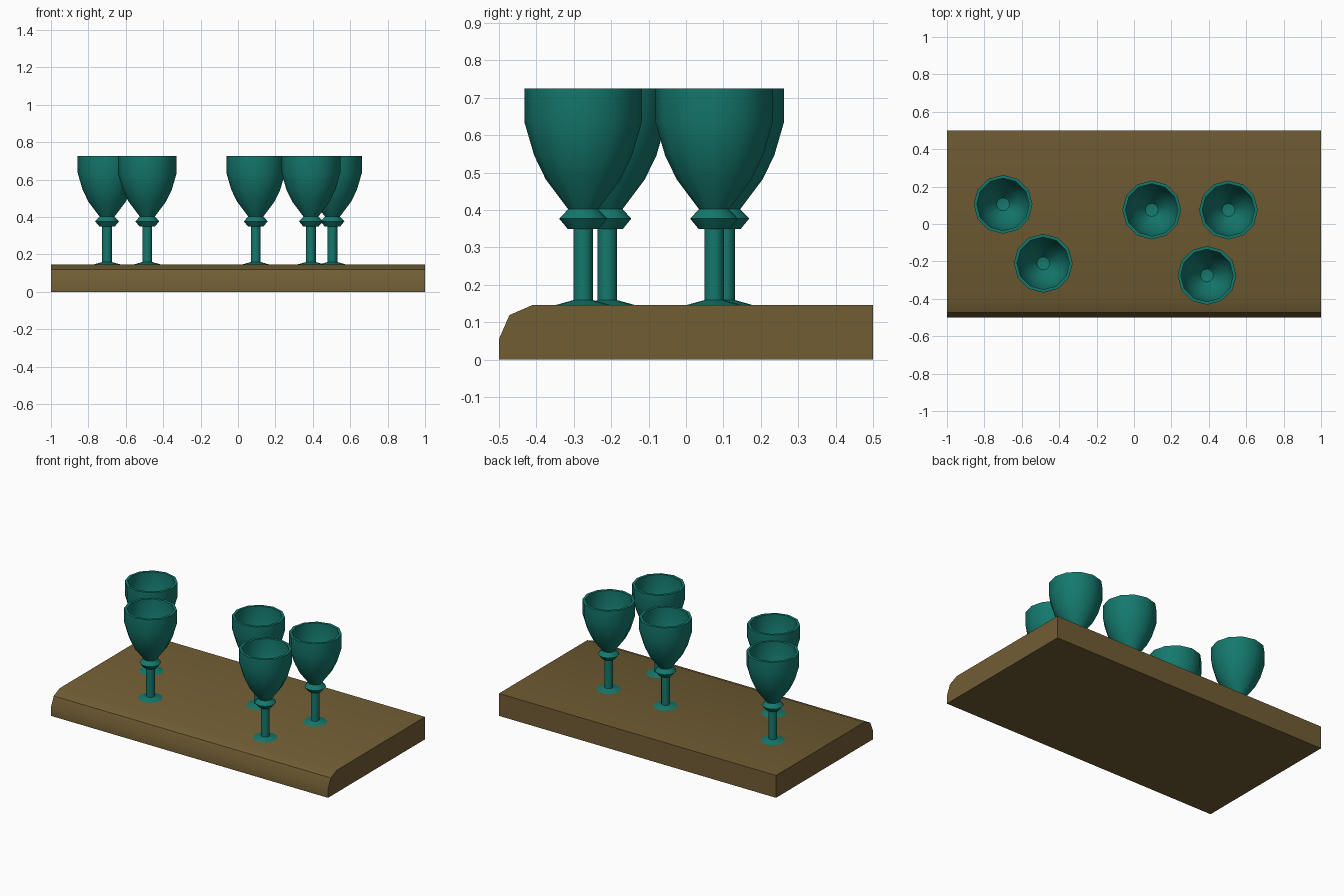
import bpy, bmesh, math

if "Cube" in bpy.data.objects:
    bpy.data.objects.remove(bpy.data.objects["Cube"])


def material(name, rgb):
    m = bpy.data.materials.new(name)
    m.diffuse_color = (*rgb, 1.0)
    m.use_nodes = True
    m.node_tree.nodes["Principled BSDF"].inputs["Base Color"].default_value = m.diffuse_color
    return m


wood = material("brown wood", (0.165, 0.11, 0.034))
teal = material("teal glaze", (0.007, 0.19, 0.153))


def finish(name, bm, mat, loc=(0, 0, 0)):
    bmesh.ops.recalc_face_normals(bm, faces=bm.faces)
    mesh = bpy.data.meshes.new(name)
    bm.to_mesh(mesh)
    bm.free()
    mesh.materials.append(mat)
    ob = bpy.data.objects.new(name, mesh)
    ob.location = loc
    bpy.context.collection.objects.link(ob)
    bpy.ops.object.select_all(action='DESELECT')
    ob.select_set(True)
    bpy.context.view_layer.objects.active = ob
    bpy.ops.object.shade_smooth_by_angle(angle=math.radians(40))
    return ob


# Shelf board: side profile (y, z) with a rounded front edge, extruded along x
TOP = 0.146
profile = [(-0.5, 0), (0.5, 0), (0.5, TOP), (-0.41, TOP), (-0.472, 0.119), (-0.5, 0.055)]
bm = bmesh.new()
face = bm.faces.new([bm.verts.new((-1, y, z)) for y, z in profile])
ext = bmesh.ops.extrude_face_region(bm, geom=[face])
bmesh.ops.translate(bm, vec=(2, 0, 0),
                    verts=[v for v in ext["geom"] if isinstance(v, bmesh.types.BMVert)])
finish("shelf_board", bm, wood)

# Goblet: (radius, height) profile from the foot, up the outside, down the inside
goblet = [(0, 0), (0.073, 0), (0.026, 0.013), (0.026, 0.203), (0.041, 0.203),
          (0.064, 0.231), (0.040, 0.256), (0.100, 0.336), (0.131, 0.400),
          (0.157, 0.489), (0.157, 0.579), (0.140, 0.579), (0.140, 0.491),
          (0.116, 0.409), (0.087, 0.349), (0.035, 0.282), (0, 0.275)]
spots = [(-0.70, 0.105), (-0.485, -0.21), (0.095, 0.075), (0.505, 0.075), (0.39, -0.275)]
for i, (x, y) in enumerate(spots):
    bm = bmesh.new()
    verts = [bm.verts.new((r, 0, z)) for r, z in goblet]
    edges = [bm.edges.new(pair) for pair in zip(verts, verts[1:])]
    bmesh.ops.spin(bm, geom=verts + edges, cent=(0, 0, 0), axis=(0, 0, 1),
                   angle=math.tau, steps=12, use_merge=True)
    bmesh.ops.remove_doubles(bm, verts=bm.verts, dist=0.0005)
    finish(f"goblet_{i + 1}", bm, teal, (x, y, TOP))
